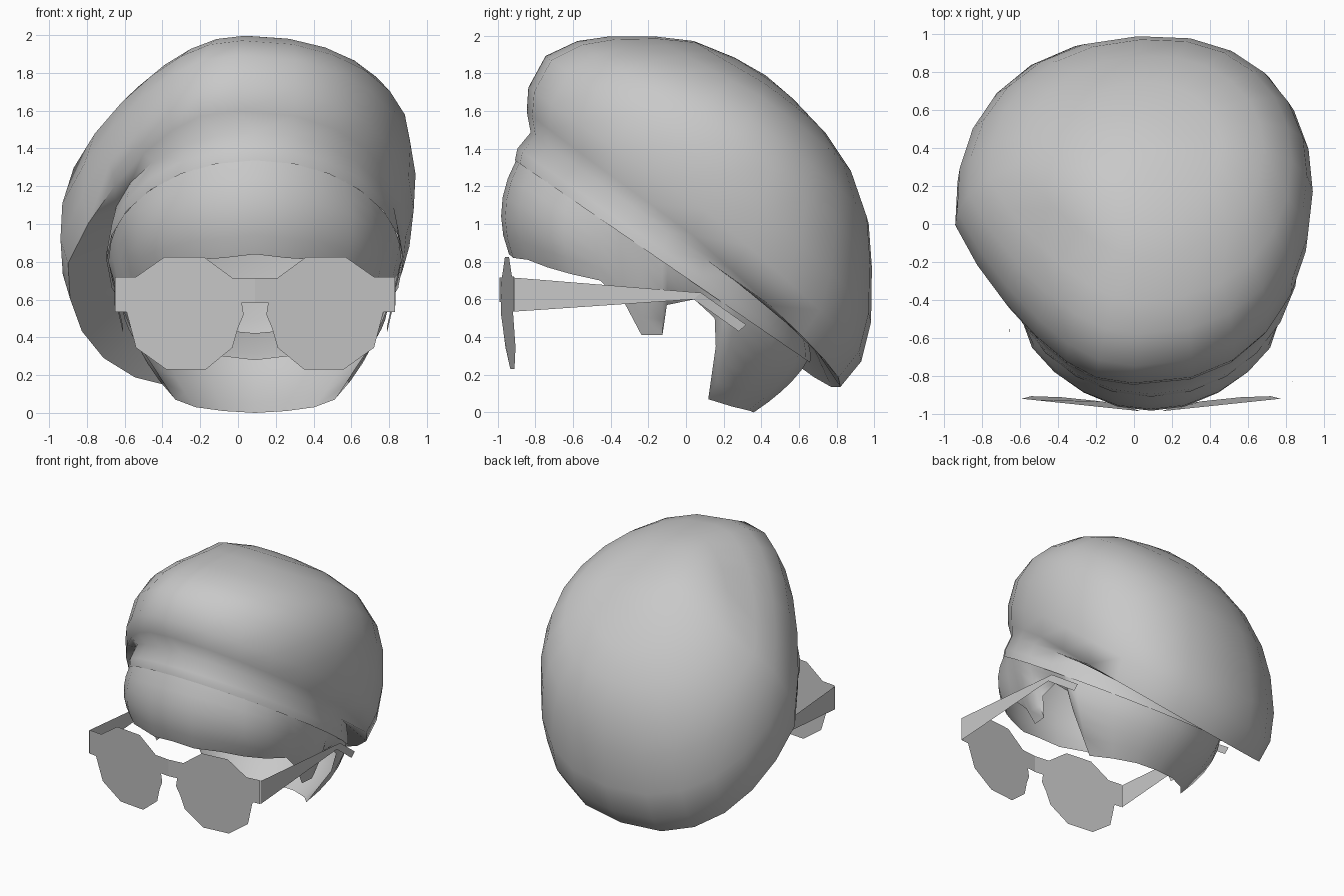
import bpy, bmesh, math
from mathutils import Vector

if "Cube" in bpy.data.objects:
    bpy.data.objects.remove(bpy.data.objects["Cube"])

grey = bpy.data.materials.new("plain_grey")
grey.diffuse_color = (0.58, 0.58, 0.58, 1)
grey.use_nodes = True
grey.node_tree.nodes["Principled BSDF"].inputs["Base Color"].default_value = grey.diffuse_color

CX, CY = 0.09, -0.125          # centre of the head in plan
TILT = math.atan2(0.565, 0.825)  # slope of the cap, lower at the back


def make(name, verts, faces, smooth=None):
    me = bpy.data.meshes.new(name)
    me.from_pydata([tuple(v) for v in verts], [], faces)
    me.materials.append(grey)
    ob = bpy.data.objects.new(name, me)
    bpy.context.collection.objects.link(ob)
    bm = bmesh.new()
    bm.from_mesh(me)
    bmesh.ops.recalc_face_normals(bm, faces=bm.faces)
    bm.to_mesh(me)
    bm.free()
    if smooth:
        bpy.ops.object.select_all(action='DESELECT')
        bpy.context.view_layer.objects.active = ob
        ob.select_set(True)
        bpy.ops.object.shade_smooth_by_angle(angle=math.radians(smooth))
    return ob


def tilted(x, u, n):
    c, s = math.cos(TILT), math.sin(TILT)
    return Vector((x, c * u + s * n, -s * u + c * n))


def egg(c, s):
    """Width factor: the cap narrows to the front on its left, a little to the back on its right."""
    if s < 0:
        return 1 - (0.38 if c > 0 else 0.06) * c
    return 1 - (0.0 if c > 0 else 0.02) * c


# Cap: tilted rings, each (n front, n back, u front, u back, x left, x right, droop, squareness)
RINGS = [
    (0.59, 0.59, -1.505, 0.395, -0.695, 0.875, 0.0, 1.0),
    (0.65, 0.63, -1.53, 0.37, -0.695, 0.87, 0.0, 1.0),
    (0.76, 0.71, -1.52, 0.29, -0.67, 0.85, 0.0, 1.0),
    (0.84, 0.575, -1.60, 0.60, -0.90, 0.89, 0.1, 0.8),
    (0.95, 0.75, -1.665, 0.615, -0.94, 0.93, 0.1, 0.83),
    (1.14, 0.95, -1.684, 0.54, -0.93, 0.94, 0.1, 0.85),
    (1.30, 1.19, -1.59, 0.38, -0.87, 0.91, 0.1, 0.88),
    (1.42, 1.37, -1.46, 0.235, -0.76, 0.83, 0.1, 0.9),
    (1.55, 1.53, -1.27, 0.02, -0.60, 0.68, 0.1, 0.95),
    (1.65, 1.63, -1.08, -0.21, -0.39, 0.46, 0.08, 1.0),
    (1.70, 1.69, -0.85, -0.46, -0.17, 0.21, 0.05, 1.0),
]
SEG = 24
verts, faces = [], []
for nf, nb, uf, ub, xl, xr, droop, power in RINGS:
    for i in range(SEG):
        a = 2 * math.pi * i / SEG
        c, s = math.cos(a), math.sin(a)
        wide = egg(c, s) if power < 1 else 1
        x = (xl + xr) / 2 + (xr - xl) / 2 * math.copysign(abs(s) ** power, s) * wide
        u = (uf + ub) / 2 - (ub - uf) / 2 * c
        n = (nf + nb) / 2 + (nf - nb) / 2 * c + droop * x * min(1, 1 - c)
        verts.append(tilted(x, u, n))
for r in range(len(RINGS) - 1):
    for i in range(SEG):
        j = (i + 1) % SEG
        faces.append((r * SEG + i, r * SEG + j, (r + 1) * SEG + j, (r + 1) * SEG + i))
top = len(verts)
verts.append(tilted(0.03, -0.66, 1.715))
last = (len(RINGS) - 1) * SEG
faces += [(last + i, last + (i + 1) % SEG, top) for i in range(SEG)]
make("cap", verts, faces, 80)

# Hair: open shell under the cap, lower edge as (azimuth, radius, height) from front to nape
EDGE = [(0, 0.815, 0.84), (12, 0.81, 0.82), (25, 0.79, 0.81), (38, 0.775, 0.77),
        (50, 0.76, 0.735), (63, 0.73, 0.70), (73, 0.67, 0.57), (80, 0.64, 0.41),
        (90, 0.64, 0.41), (92, 0.67, 0.57), (104, 0.70, 0.60), (113, 0.71, 0.50),
        (115, 0.67, 0.35), (120, 0.486, 0.07), (140, 0.487, 0.03),
        (160, 0.487, 0.01), (180, 0.485, 0.0)]
columns = EDGE + [(360 - a, r, z) for a, r, z in EDGE[-2:0:-1]]
STEPS, R_TOP = 5, 0.775
verts, faces = [], []
for deg, rb, zb in columns:
    a = math.radians(deg)
    zt = 1.342 - 0.684 * (CY - R_TOP * math.cos(a) + 0.9)
    for k in range(STEPS + 1):
        t = k / STEPS
        bulge = 0.48 * min(zt - zb, 0.5) * t * (1 - t)
        if 60 < min(deg, 360 - deg) < 114:
            bulge *= 0.3
        r = R_TOP + (rb - R_TOP) * t + bulge
        z = zt + (zb - zt) * t
        verts.append((CX + r * math.sin(a), CY - r * math.cos(a), z))
W, N = STEPS + 1, len(columns)
for i in range(N):
    j = (i + 1) % N
    for k in range(STEPS):
        faces.append((i * W + k, j * W + k, j * W + k + 1, i * W + k + 1))
make("hair", verts, faces, 60)

# Glasses front: half outline mirrored, bent back slightly towards the temples
HALF = [(0.12, 0.715), (0.27, 0.825), (0.48, 0.825), (0.63, 0.72), (0.74, 0.72),
        (0.74, 0.535), (0.68, 0.535), (0.63, 0.345), (0.47, 0.23), (0.26, 0.23),
        (0.12, 0.345), (0.09, 0.45), (0.06, 0.52), (0.07, 0.585)]


def front_point(dx, z):
    lean = 0.03 * max(0, 0.535 - z) / 0.305
    return (CX + dx, -0.99 + 0.105 * abs(dx) + lean, z)


for side, label in ((-1, "left"), (1, "right")):
    outline = [(0, 0.715)] + HALF + [(0, 0.585)]
    make(label + "_lens", [front_point(side * x, z) for x, z in outline],
         [tuple(range(len(outline)))])
    # Arm: thin strip running back and hooking down behind the ear
    strip = [(0.745, -0.912, 0.715, 0.535), (0.74, 0.06, 0.635, 0.60),
             (0.70, 0.30, 0.465, 0.43)]
    pts = []
    for x, y, z1, z0 in strip:
        hook = 0.02 if y > 0 else 0
        pts += [(CX + side * x, y + hook, z1), (CX + side * x, y - hook, z0)]
    make(label + "_arm", pts, [(0, 1, 3, 2), (2, 3, 5, 4)])
